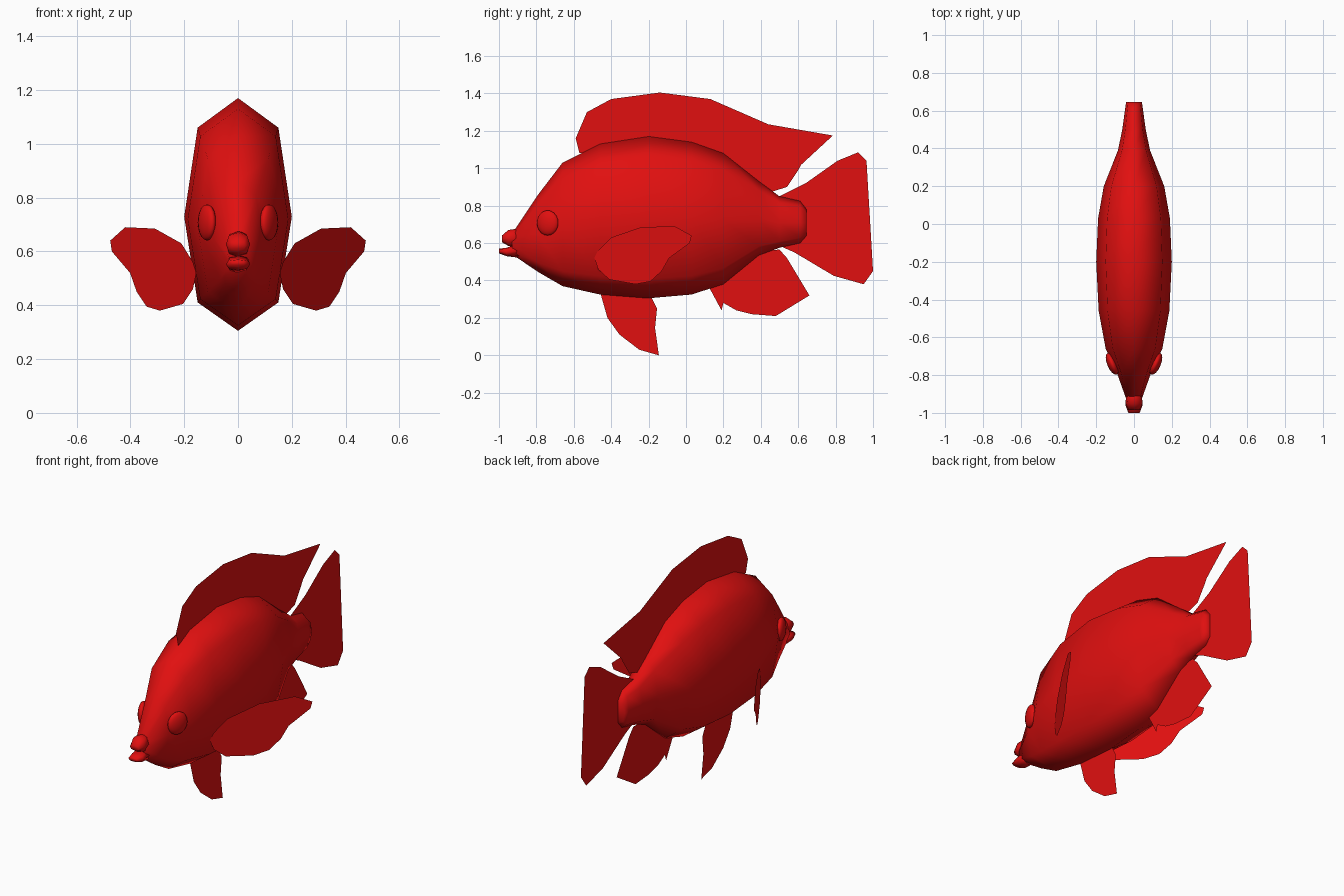
import bpy, bmesh, math

if "Cube" in bpy.data.objects:
    bpy.data.objects.remove(bpy.data.objects["Cube"])

red = bpy.data.materials.new("red")
red.diffuse_color = (0.75, 0.005, 0.005, 1)
red.use_nodes = True
red.node_tree.nodes["Principled BSDF"].inputs["Base Color"].default_value = red.diffuse_color


def make_object(name, bm, smooth=False):
    mesh = bpy.data.meshes.new(name)
    bm.to_mesh(mesh)
    bm.free()
    mesh.materials.append(red)
    for p in mesh.polygons:
        p.use_smooth = smooth
    obj = bpy.data.objects.new(name, mesh)
    bpy.context.collection.objects.link(obj)
    return obj


def loft(name, rings):
    """Join eight-sided sections given as (y, top z, bottom z, half width)."""
    bm = bmesh.new()
    section = [(0, 1), (.75, .873), (1, .49), (.75, .122),
               (0, 0), (-.75, .122), (-1, .49), (-.75, .873)]
    loops = [[bm.verts.new((u * w, y, zb + v * (zt - zb))) for u, v in section]
             for y, zt, zb, w in rings]
    for a, b in zip(loops, loops[1:]):
        for i in range(8):
            j = (i + 1) % 8
            bm.faces.new((a[i], a[j], b[j], b[i]))
    bm.faces.new(loops[0])
    bm.faces.new(loops[-1])
    bmesh.ops.recalc_face_normals(bm, faces=bm.faces)
    return make_object(name, bm, True)


def fin(name, outline, x_of_y=lambda y: 0):
    """Flat sheet from a (y, z) outline."""
    bm = bmesh.new()
    face = bm.faces.new([bm.verts.new((x_of_y(y), y, z)) for y, z in outline])
    bmesh.ops.triangulate(bm, faces=[face])
    return make_object(name, bm)


# Body
loft("body", [
    (-.93, .65, .54, .04), (-.79, .86, .445, .09), (-.66, 1.03, .37, .15),
    (-.46, 1.13, .325, .187), (-.2, 1.17, .305, .2), (.03, 1.14, .325, .19),
    (.2, 1.08, .38, .16), (.39, .93, .535, .085), (.5, .85, .575, .062),
    (.61, .825, .6, .047), (.645, .78, .64, .042)])

# Open mouth
loft("upper_lip", [(-.88, .68, .57, .04), (-.95, .67, .585, .045),
                   (-.985, .64, .605, .03)])
loft("lower_lip", [(-.88, .6, .52, .04), (-.96, .575, .53, .045),
                   (-1.0, .57, .545, .03)])

# Eyes
for side, label in ((1, "left"), (-1, "right")):
    bm = bmesh.new()
    bmesh.ops.create_uvsphere(bm, u_segments=16, v_segments=10, radius=1)
    eye = make_object(label + "_eye", bm, True)
    eye.scale = (.027, .062, .067)
    eye.location = (side * .115, -.74, .708)
    eye.rotation_euler.z = -side * math.radians(23)

# Centre fins
fin("dorsal_fin", [
    (-.57, 1.08), (-.59, 1.16), (-.53, 1.3), (-.4, 1.37), (-.14, 1.405),
    (.13, 1.37), (.44, 1.235), (.785, 1.175), (.66, 1.1), (.6, .99),
    (.54, .9), (.46, .875), (.38, .91), (.2, 1.05), (-.2, 1.14), (-.46, 1.1)])
fin("tail_fin", [
    (.49, .845), (.64, .92), (.81, 1.04), (.92, 1.085), (.965, 1.04),
    (1, .45), (.95, .38), (.79, .425), (.58, .55), (.49, .59)])
fin("anal_fin", [
    (.12, .37), (.19, .24), (.2, .28), (.27, .24), (.3, .235), (.305, .255),
    (.35, .22), (.48, .21), (.66, .32), (.6, .38), (.54, .52), (.5, .565),
    (.4, .56), (.2, .4)])
fin("pelvic_fin", [
    (-.46, .34), (-.42, .2), (-.355, .11), (-.25, .03), (-.145, 0),
    (-.17, .1), (-.155, .25), (-.19, .32)])

# Side fins, swept back and outward
pectoral = [
    (-.49, .52), (-.47, .56), (-.4, .63), (-.24, .685), (-.06, .69),
    (.03, .64), (.02, .6), (-.09, .52), (-.13, .45), (-.19, .395),
    (-.27, .38), (-.41, .405), (-.47, .46)]
for side, label in ((1, "left"), (-1, "right")):
    fin(label + "_pectoral_fin", pectoral,
        lambda y: side * (.192 + .615 * (y + .43)))
